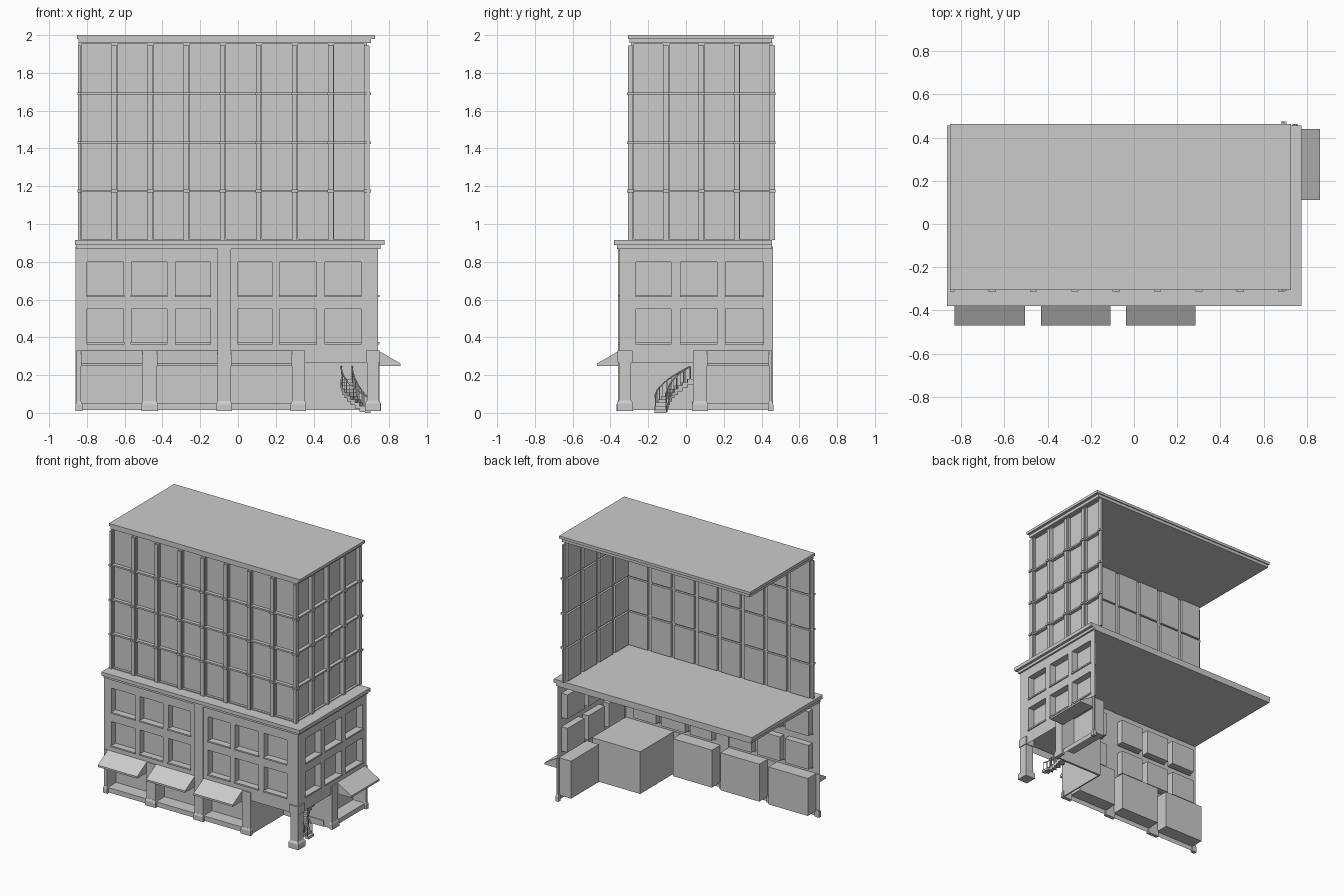
import bpy, bmesh, math
from mathutils import Vector

if "Cube" in bpy.data.objects:
    bpy.data.objects.remove(bpy.data.objects["Cube"])

# Facade coordinates: u along wall, v up, d depth inwards (negative = outwards)
def front(y):
    return lambda u, v, d: Vector((u, y + d, v))

def right(x):
    return lambda u, v, d: Vector((x - d, u, v))

def finish(bm, name, outward=None):
    bmesh.ops.remove_doubles(bm, verts=bm.verts[:], dist=1e-5)
    bmesh.ops.recalc_face_normals(bm, faces=bm.faces[:])
    if outward:
        bm.normal_update()
        if max(bm.faces, key=lambda f: abs(f.normal.dot(outward)) * f.calc_area()).normal.dot(outward) < 0:
            bmesh.ops.reverse_faces(bm, faces=bm.faces[:])
    me = bpy.data.meshes.new(name)
    bm.to_mesh(me)
    bm.free()
    ob = bpy.data.objects.new(name, me)
    bpy.context.collection.objects.link(ob)
    return ob

def prism(bm, a, b):
    """Closed solid between two matching outlines."""
    va, vb = [bm.verts.new(p) for p in a], [bm.verts.new(p) for p in b]
    bm.faces.new(va)
    bm.faces.new(vb)
    n = len(va)
    for i in range(n):
        bm.faces.new((va[i], va[(i + 1) % n], vb[(i + 1) % n], vb[i]))

def block(bm, m, u0, u1, v0, v1, d0, d1):
    ring = lambda d: [m(u0, v0, d), m(u1, v0, d), m(u1, v1, d), m(u0, v1, d)]
    prism(bm, ring(d0), ring(d1))

def blocks(name, m, items):
    bm = bmesh.new()
    for it in items:
        block(bm, m, *it)
    return finish(bm, name)

def facade(name, m, outward, u0, u1, v0, v1, holes):
    """Wall sheet with recessed boxes; hole = (u0, u1, v0, v1, depth), depth 0 = open."""
    us = sorted({u0, u1} | {h[i] for h in holes for i in (0, 1)})
    vs = sorted({v0, v1} | {h[i] for h in holes for i in (2, 3)})
    bm = bmesh.new()
    quad = lambda *p: bm.faces.new([bm.verts.new(q) for q in p])
    for a, b in zip(us, us[1:]):
        for c, e in zip(vs, vs[1:]):
            mu, mv = (a + b) / 2, (c + e) / 2
            if not any(h[0] < mu < h[1] and h[2] < mv < h[3] for h in holes):
                quad(m(a, c, 0), m(b, c, 0), m(b, e, 0), m(a, e, 0))
    for a, b, c, e, d in holes:
        if d:
            r = [(a, c), (b, c), (b, e), (a, e)]
            quad(*[m(u, v, d) for u, v in r])
            for p, q in zip(r, r[1:] + r[:1]):
                quad(m(*p, 0), m(*q, 0), m(*q, d), m(*p, d))
    return finish(bm, name, Vector(outward))

F, R = front(-0.352), right(0.742)
OUT_F, OUT_R = (0, -1, 0), (1, 0, 0)

# Lower storeys: window and shop recesses
rows = [(0.37, 0.55), (0.62, 0.80)]
win_f = [(-0.80, -0.605), (-0.565, -0.375), (-0.33, -0.145), (0.0, 0.18), (0.22, 0.415), (0.46, 0.65)]
win_r = [(-0.265, -0.08), (-0.03, 0.165), (0.21, 0.41)]
shop_f = [(-0.83, -0.505), (-0.43, -0.108), (-0.038, 0.285)]
shop_r = [(0.11, 0.44)]
for tag, m, out, span, wins, shops, door in (
        ("front", F, OUT_F, (-0.86, 0.742), win_f, shop_f, (0.355, 0.685)),
        ("right", R, OUT_R, (-0.352, 0.46), win_r, shop_r, (-0.29, 0.038))):
    holes = [(a, b, c, e, 0.05) for a, b in wins for c, e in rows]
    holes += [(a, b, 0.05, 0.33, 0.10) for a, b in shops]
    holes.append((*door, 0.015, 0.268, 0))
    facade(tag + "_lower_wall", m, out, *span, 0.015, 0.88, holes)
    blocks(tag + "_window_sills", m,
           [(a - 0.003, b + 0.003, c - 0.007, c + 0.004, -0.008, 0.01) for a, b in wins for c, e in rows])
    # Sloping awnings with a small valance
    bm = bmesh.new()
    prof = [(0.33, 0), (0.262, -0.118), (0.248, -0.118), (0.248, 0)]
    for a, b in shops:
        prism(bm, [m(a, v, d) for v, d in prof], [m(b, v, d) for v, d in prof])
    finish(bm, tag + "_awnings")

# Ground floor piers with flared bases, tall middle pilaster
def piers(name, m, spans):
    items = []
    for a, b in spans:
        items.append((a, b, 0.06, 0.33, -0.008, 0.004))
    ob = blocks(name, m, items)
    bm = bmesh.new()
    for a, b in spans:
        ring = lambda v, g: [m(a - g, v, -0.009 - g), m(b + g, v, -0.009 - g), m(b + g, v, 0.01), m(a - g, v, 0.01)]
        prism(bm, ring(0.01, 0.006), ring(0.045, 0.006))
        prism(bm, ring(0.045, 0.006), ring(0.062, 0.0))
    finish(bm, name + "_bases")

piers("front_piers", F, [(-0.854, -0.83), (-0.505, -0.43), (-0.108, -0.038), (0.285, 0.355)])
piers("right_piers", R, [(0.038, 0.11), (0.44, 0.456)])
blocks("middle_pilaster", F, [(-0.108, -0.038, 0.33, 0.88, -0.008, 0.004)])

# Free-standing corner column: base, shaft, capital
bm = bmesh.new()
def column_ring(z, g):
    return [(x, y, z) for x, y in ((0.683 - g, -0.356 - g), (0.745 + g, -0.356 - g),
                                   (0.745 + g, -0.29 + g), (0.683 - g, -0.29 + g))]
for z0, g0, z1, g1 in ((0.01, 0.01, 0.05, 0.01), (0.05, 0.01, 0.065, 0), (0.065, 0, 0.268, 0), (0.268, 0.006, 0.33, 0.006)):
    prism(bm, column_ring(z0, g0), column_ring(z1, g1))
finish(bm, "corner_column")

# Recessed corner entrance: two walls, ceiling, lintel backs
W = lambda x, y, z: Vector((x, z, y))
blocks("entrance_room", W, [
    (0.345, 0.355, 0.015, 0.33, -0.352, 0.048),
    (0.345, 0.742, 0.015, 0.33, 0.038, 0.048),
    (0.345, 0.742, 0.32, 0.33, -0.352, 0.048),
    (0.355, 0.685, 0.015, 0.06, 0.032, 0.04)])

# Stepped slabs: cornice above the lower storeys and roof
blocks("cornice_slab", W, [
    (-0.857, 0.755, 0.868, 0.89, -0.365, 0.455),
    (-0.864, 0.775, 0.888, 0.915, -0.38, 0.455)])
blocks("roof_slab", W, [
    (-0.845, 0.705, 1.958, 1.982, -0.30, 0.455),
    (-0.852, 0.725, 1.98, 2.0, -0.306, 0.463)])

# Upper storeys: recessed panels, pilasters and floor rails
levels = [0.915, 1.175, 1.43, 1.69, 1.96]
UF, UR = front(-0.292), right(0.684)
cols_f = [-0.845 + 0.1911 * i for i in range(9)]
cols_r = [-0.292 + 0.1875 * i for i in range(5)]
for tag, m, out, cols in (("front", UF, OUT_F, cols_f), ("right", UR, OUT_R, cols_r)):
    holes = [(a + 0.016, b - 0.016, c + 0.006, e - 0.006, 0.018)
             for a, b in zip(cols, cols[1:]) for c, e in zip(levels, levels[1:])]
    facade(tag + "_upper_wall", m, out, cols[0], cols[-1], levels[0], levels[-1], holes)
    blocks(tag + "_pilasters", m, [(max(c - 0.016, -0.848), c + 0.012, 0.915, 1.945, -0.012, 0.002) for c in cols])
    blocks(tag + "_floor_rails", m, [(cols[0], cols[-1] + 0.012, z - 0.006, z + 0.006, -0.008, 0.002) for z in levels[1:4]])
    blocks(tag + "_rail_caps", m, [(max(c - 0.018, -0.85), c + 0.015, z - 0.007, z + 0.007, -0.021, 0.002)
                                   for c in cols for z in levels[1:4]])

# Curved entrance stair with railings
P0, P1, P2 = Vector((0.70, -0.135)), Vector((0.57, -0.14)), Vector((0.575, 0.04))
def path(t):
    p = P0 * (1 - t) ** 2 + P1 * 2 * t * (1 - t) + P2 * t * t
    d = ((P1 - P0) * (1 - t) + (P2 - P1) * t).normalized()
    return p, Vector((-d.y, d.x))
N, HALF = 10, 0.032
steps, posts = bmesh.new(), bmesh.new()
for i in range(N):
    (p, n), (q, k) = path(i / N), path((i + 1) / N)
    z1 = 0.018 * (i + 1)
    ring = lambda z: [(*c, z) for c in (p - n * HALF, q - k * HALF, q + k * HALF, p + n * HALF)]
    prism(steps, ring(max(0, z1 - 0.03)), ring(z1))
    for s in (-1, 1):
        c = (p + q) / 2 + n * s * HALF * 0.9
        sq = lambda z: [(c.x + a, c.y + b, z) for a, b in ((-.002, -.002), (.002, -.002), (.002, .002), (-.002, .002))]
        prism(posts, sq(z1), sq(z1 + 0.065))
finish(steps, "entrance_steps")
finish(posts, "stair_posts")
for s, side in ((-1, "right"), (1, "left")):
    cu = bpy.data.curves.new("stair_handrail_" + side, "CURVE")
    cu.dimensions = "3D"
    cu.bevel_depth, cu.bevel_resolution = 0.004, 1
    sp = cu.splines.new("POLY")
    sp.points.add(N - 1)
    for i in range(N):
        p, n = path((i + 0.5) / N)
        c = p + n * s * HALF * 0.9
        sp.points[i].co = (c.x, c.y, 0.018 * (i + 1) + 0.066, 1)
    bpy.context.collection.objects.link(bpy.data.objects.new(cu.name, cu))
